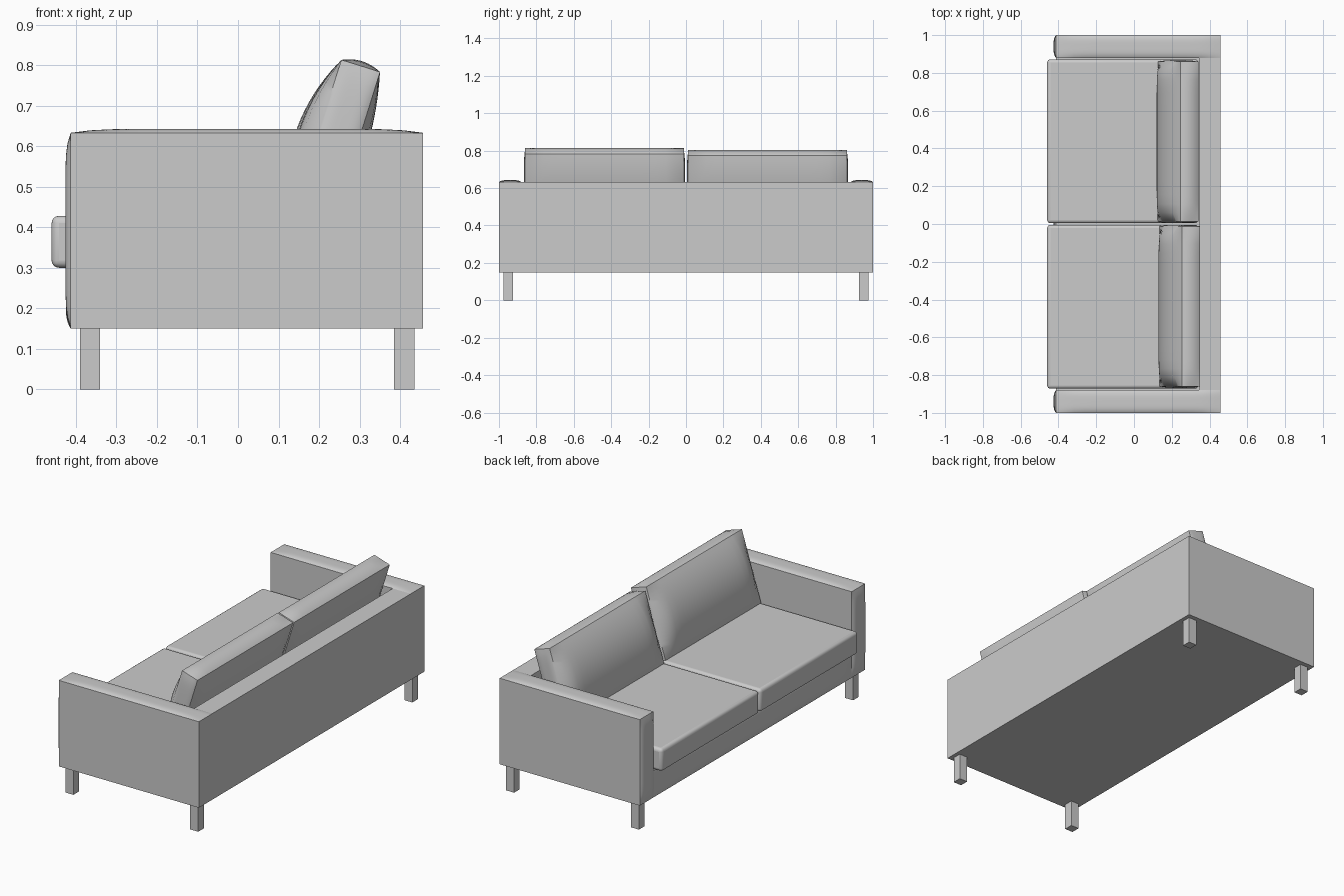
import bpy, bmesh, math
from mathutils import Matrix, Vector

if "Cube" in bpy.data.objects:
    bpy.data.objects.remove(bpy.data.objects["Cube"])

fabric = bpy.data.materials.new("grey fabric")
fabric.diffuse_color = (0.6, 0.6, 0.6, 1)
fabric.use_nodes = True
fabric.node_tree.nodes["Principled BSDF"].inputs["Base Color"].default_value = fabric.diffuse_color


def block(name, lo, hi, puffs=(), bevel=0, matrix=None):
    """Box from corner to corner; puffs = (axis, side, amount, power_u, power_v)."""
    lo, hi = Vector(lo), Vector(hi)
    size, mid = hi - lo, (hi + lo) / 2
    bm = bmesh.new()
    bmesh.ops.create_cube(bm, size=2)
    if puffs:
        bmesh.ops.subdivide_edges(bm, edges=bm.edges[:], cuts=17, use_grid_fill=True)
    for v in bm.verts:
        unit = v.co.copy()
        v.co = Vector([unit[i] * size[i] / 2 for i in range(3)]) + mid
        for axis, side, amount, pu, pv in puffs:
            if unit[axis] * side > 0.999:
                a, b = [i for i in range(3) if i != axis]
                v.co[axis] += (side * amount * (1 - min(1, abs(unit[a])) ** pu)
                               * (1 - min(1, abs(unit[b])) ** pv))
    if matrix:
        bm.transform(matrix)
    me = bpy.data.meshes.new(name)
    bm.to_mesh(me)
    bm.free()
    me.materials.append(fabric)
    ob = bpy.data.objects.new(name, me)
    bpy.context.collection.objects.link(ob)
    if bevel:
        mod = ob.modifiers.new("rounding", "BEVEL")
        mod.width, mod.segments = bevel, 4
    if puffs or bevel:
        bpy.ops.object.select_all(action="DESELECT")
        ob.select_set(True)
        bpy.context.view_layer.objects.active = ob
        bpy.ops.object.shade_smooth_by_angle(angle=math.radians(40))
    return ob


# Frame: seat base with padded front, and the backrest
block("seat_base", (-0.413, -0.88, 0.15), (0.345, 0.88, 0.30), [(0, -1, 0.012, 8, 4)])
block("backrest", (0.345, -0.88, 0.15), (0.457, 0.88, 0.633))

for s, side in ((-1, "right"), (1, "left")):
    # Arm with softly padded top and front
    y0, y1 = sorted((s * 0.88, s))
    block("arm_" + side, (-0.413, y0, 0.15), (0.457, y1, 0.633),
          [(2, 1, 0.01, 8, 4), (0, -1, 0.013, 4, 8)])

    # Seat cushion
    y0, y1 = sorted((s * 0.004, s * 0.872))
    block("seat_cushion_" + side, (-0.46, y0, 0.30), (0.34, y1, 0.428), bevel=0.018)

    # Leaning back cushion, hung from its top front edge
    y0, y1 = sorted((s * 0.012, s * 0.86))
    shift = -0.01 if s > 0 else 0
    place = (Matrix.Translation((0.255 + shift, 0, 0.813 + shift))
             @ Matrix.Rotation(math.radians(17.4), 4, "Y"))
    block("back_cushion_" + side, (0, y0, -0.40), (0.1, y1, 0),
          [(0, -1, 0.048, 12, 2), (0, 1, 0.025, 12, 2), (2, 1, 0.012, 2, 12),
           (1, -1, 0.007, 4, 6), (1, 1, 0.007, 4, 6)], matrix=place)

    # Square legs
    for x, end in ((-0.365, "front"), (0.41, "back")):
        block(f"leg_{end}_{side}", (x - 0.025, s * 0.95 - 0.025, 0),
              (x + 0.025, s * 0.95 + 0.025, 0.15))
